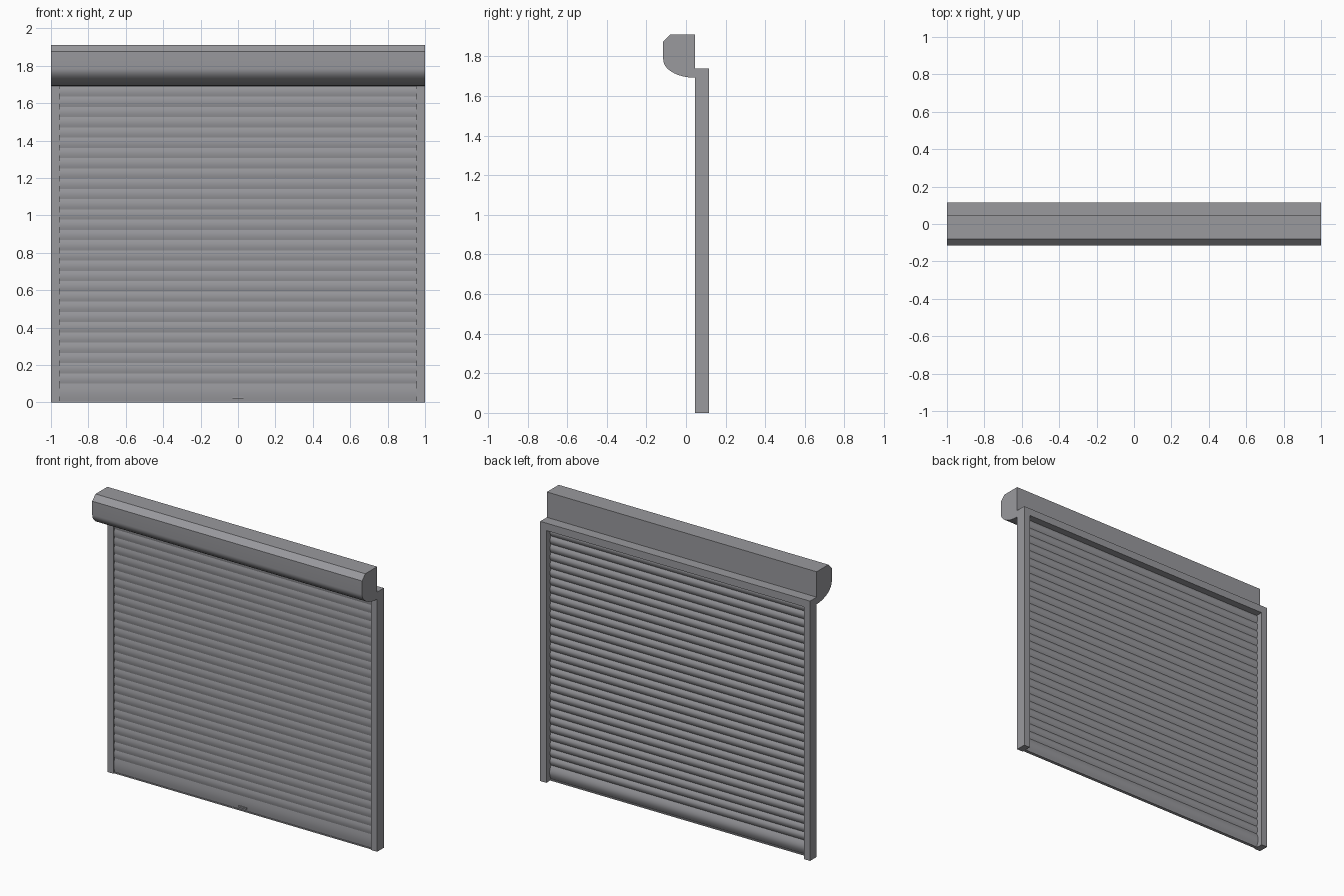
import bpy, bmesh, math

if "Cube" in bpy.data.objects:
    bpy.data.objects.remove(bpy.data.objects["Cube"])

# single grey metal
grey = bpy.data.materials.new("grey metal")
grey.diffuse_color = (0.32, 0.32, 0.34, 1)
grey.use_nodes = True
grey.node_tree.nodes["Principled BSDF"].inputs["Base Color"].default_value = grey.diffuse_color


def extrude_x(name, profiles, x0, x1, angle=35):
    """Extrude closed (y, z) outlines along x into one object."""
    bm = bmesh.new()
    for prof in profiles:
        a = [bm.verts.new((x0, y, z)) for y, z in prof]
        b = [bm.verts.new((x1, y, z)) for y, z in prof]
        bm.faces.new(a)
        bm.faces.new(b[::-1])
        n = len(prof)
        for i in range(n):
            j = (i + 1) % n
            bm.faces.new((a[i], b[i], b[j], a[j]))
    bmesh.ops.recalc_face_normals(bm, faces=bm.faces)
    me = bpy.data.meshes.new(name)
    bm.to_mesh(me)
    bm.free()
    me.materials.append(grey)
    ob = bpy.data.objects.new(name, me)
    bpy.context.collection.objects.link(ob)
    bpy.context.view_layer.objects.active = ob
    ob.select_set(True)
    bpy.ops.object.shade_smooth_by_angle(angle=math.radians(angle))
    ob.select_set(False)
    return ob


def rect(y0, y1, z0, z1):
    return [(y0, z0), (y1, z0), (y1, z1), (y0, z1)]


def slat(z0, z1, yf, yb, front, back, n=6):
    """Thin slat outline with slightly bulging front and back."""
    h = z1 - z0
    t = [i / n for i in range(n + 1)]
    f = [(yf - front * math.sin(math.pi * k), z0 + h * k) for k in t]
    b = [(yb + back * math.sin(math.pi * k), z0 + h * k) for k in reversed(t)]
    return f + b


# roller housing: chamfered top edge, rounded underside
housing = [(0.045, 1.91), (-0.08, 1.91), (-0.115, 1.875)]
for i in range(17):
    a = math.pi / 2 * i / 16
    housing.append((0.045 - 0.16 * math.cos(a), 1.785 - 0.092 * math.sin(a)))
extrude_x("roller_housing", [housing], -1, 1)

# lintel behind the housing
extrude_x("lintel", [rect(0.045, 0.115, 1.69, 1.74)], -1, 1)

# side guide rails
for side, x0, x1 in (("left", -1, -0.955), ("right", 0.955, 1)):
    extrude_x(side + "_guide_rail", [rect(0.045, 0.115, 0, 1.69)], x0, x1)

# curtain of interlocking slats
base, top, count = 0.1, 1.69, 29
p = (top - base) / count
slats = [slat(base + i * p, base + (i + 1) * p, 0.056, 0.066, 0.004, 0.010)
         for i in range(count)]
extrude_x("curtain_slats", slats, -0.955, 0.955)

# bottom rail, seal and small lock plate
extrude_x("bottom_rail", [slat(0.008, base, 0.056, 0.066, 0.004, 0.014, 10)], -0.955, 0.955)
extrude_x("bottom_seal", [rect(0.052, 0.074, 0, 0.008)], -0.955, 0.955)
extrude_x("lock_plate", [rect(0.046, 0.056, 0.022, 0.032)], -0.03, 0.03)
